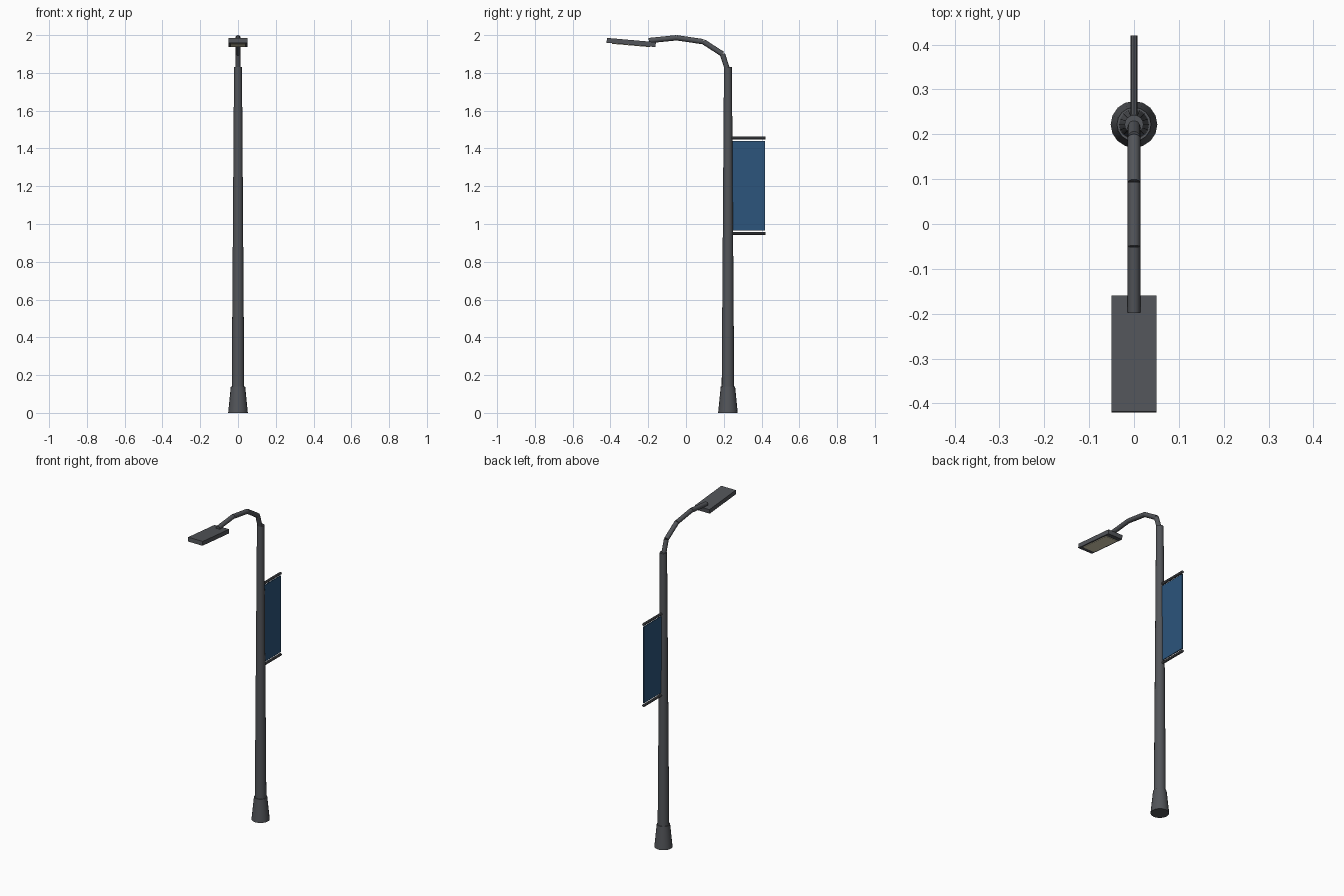
import bpy, math
from mathutils import Vector

if "Cube" in bpy.data.objects:
    bpy.data.objects.remove(bpy.data.objects["Cube"])

POLE_Y = 0.222


def material(name, color):
    m = bpy.data.materials.new(name)
    m.diffuse_color = (*color, 1)
    m.use_nodes = True
    m.node_tree.nodes["Principled BSDF"].inputs["Base Color"].default_value = m.diffuse_color
    return m


steel = material("dark_steel", (0.085, 0.09, 0.10))
blue = material("banner_blue", (0.025, 0.09, 0.20))
lens_mat = material("lens_glass", (0.75, 0.70, 0.50))


def finish(name, mat, smooth=False):
    ob = bpy.context.object
    ob.name = name
    ob.data.materials.append(mat)
    if smooth:
        bpy.ops.object.shade_smooth_by_angle(angle=math.radians(35))
    return ob


def tube(name, a, b, r1, r2, sides=16):
    """Closed, optionally tapered cylinder from point a to point b."""
    a, b = Vector(a), Vector(b)
    d = b - a
    bpy.ops.mesh.primitive_cone_add(
        vertices=sides, radius1=r1, radius2=r2, depth=d.length,
        location=(a + b) / 2, rotation=d.to_track_quat('Z', 'Y').to_euler())
    return finish(name, steel, True)


def box(name, center, size, mat, tilt=0):
    bpy.ops.mesh.primitive_cube_add(size=1, location=center, rotation=(tilt, 0, 0))
    ob = finish(name, mat)
    ob.scale = size
    return ob


# flared base and tapered pole
tube("base", (0, POLE_Y, 0), (0, POLE_Y, 0.14), 0.052, 0.038)
tube("pole", (0, POLE_Y, 0.01), (0, POLE_Y, 1.83), 0.034, 0.021)

# curved arm made of straight segments
path = [(0.222, 1.81), (0.193, 1.90), (0.092, 1.965), (-0.05, 1.986), (-0.197, 1.971)]
for i, (p, q) in enumerate(zip(path, path[1:])):
    tube(f"arm_segment_{i + 1}", (0, *p), (0, *q), 0.014, 0.014, 12)

# tilted lamp head with a lens panel underneath
tilt = math.radians(-5)
box("lamp_head", (0, -0.290, 1.961), (0.10, 0.26, 0.026), steel, tilt)
box("lamp_lens", (0, -0.291, 1.948), (0.08, 0.20, 0.006), lens_mat, tilt)

# banner between two rods
for name, z in (("lower_banner_rod", 0.95), ("upper_banner_rod", 1.455)):
    tube(name, (0, POLE_Y, z), (0, 0.42, z), 0.008, 0.008, 8)
box("banner", (0, 0.3305, 1.203), (0.006, 0.175, 0.475), blue)
